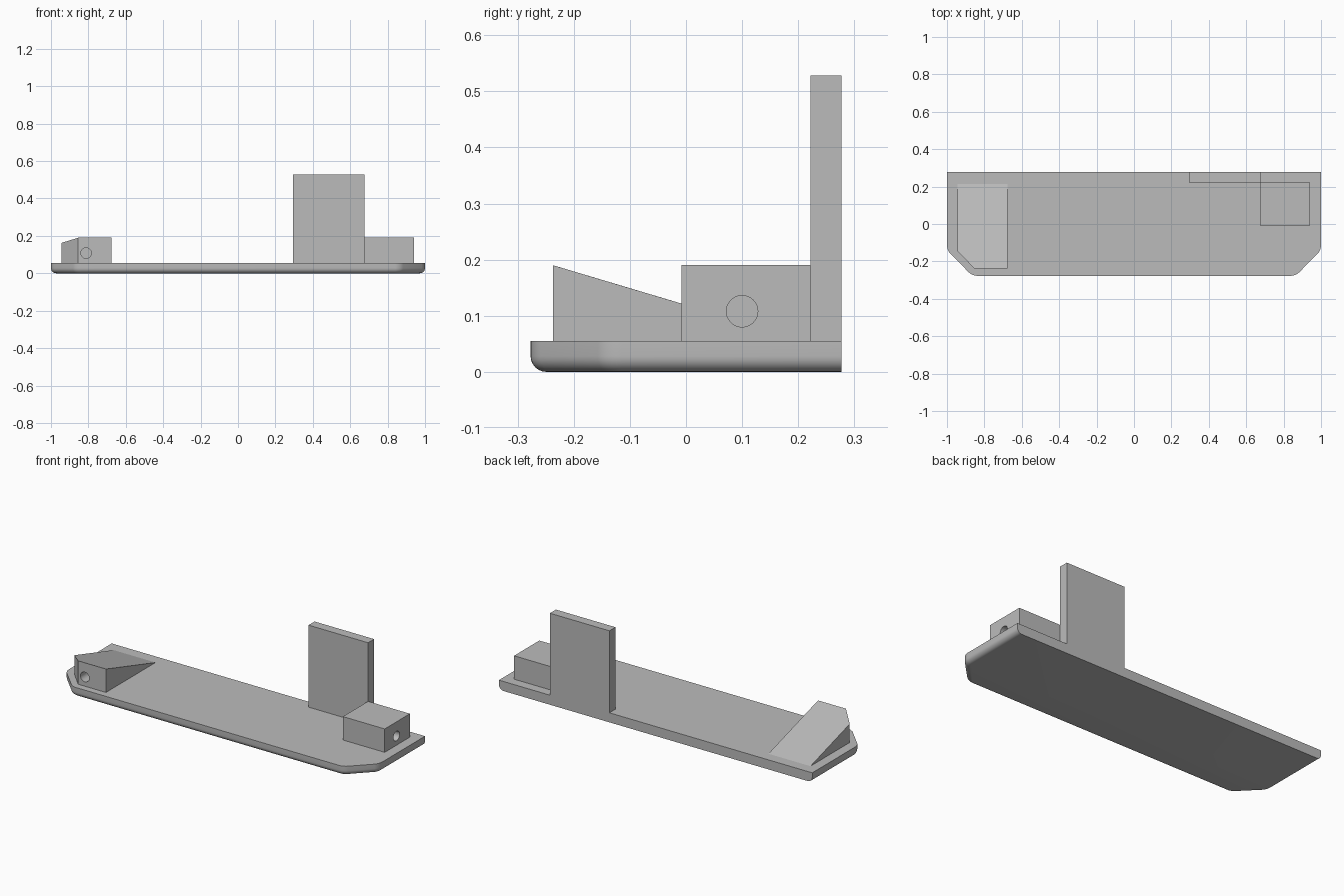
import bpy, bmesh, math
from mathutils import Matrix

if "Cube" in bpy.data.objects:
    bpy.data.objects.remove(bpy.data.objects["Cube"], do_unlink=True)

grey = bpy.data.materials.new("plain grey")
grey.use_nodes = True
COLOUR = (0.5, 0.5, 0.5, 1)
grey.diffuse_color = COLOUR
grey.node_tree.nodes["Principled BSDF"].inputs["Base Color"].default_value = COLOUR

BASE_TOP = 0.055
BACK = 0.277


def prism(outline, z0, z1):
    """Extrude an xy outline upwards."""
    bm = bmesh.new()
    face = bm.faces.new([bm.verts.new((x, y, z0)) for x, y in outline])
    top = bmesh.ops.extrude_face_region(bm, geom=[face])["geom"]
    for v in top:
        if isinstance(v, bmesh.types.BMVert):
            v.co.z = z1
    bmesh.ops.recalc_face_normals(bm, faces=bm.faces)
    return bm


def finish(name, bm):
    mesh = bpy.data.meshes.new(name)
    bmesh.ops.recalc_face_normals(bm, faces=bm.faces)
    bm.to_mesh(mesh)
    bm.free()
    obj = bpy.data.objects.new(name, mesh)
    mesh.materials.append(grey)
    bpy.context.collection.objects.link(obj)
    return obj


def shade(obj):
    bpy.ops.object.select_all(action="DESELECT")
    obj.select_set(True)
    bpy.context.view_layer.objects.active = obj
    bpy.ops.object.shade_smooth_by_angle(angle=math.radians(35))


def rect(x0, x1, y0, y1):
    return [(x0, y0), (x1, y0), (x1, y1), (x0, y1)]


def drill(obj, location, axis, depth=0.1, radius=0.028):
    """Cut a blind round hole centred on a face."""
    bm = bmesh.new()
    turn = Matrix.Rotation(math.pi / 2, 4, axis)
    bmesh.ops.create_cone(bm, cap_ends=True, segments=40, radius1=radius,
                          radius2=radius, depth=2 * depth,
                          matrix=Matrix.Translation(location) @ turn)
    cutter = finish(obj.name + "_hole_cutter", bm)
    cutter.hide_render = True
    mod = obj.modifiers.new("hole", "BOOLEAN")
    mod.object = cutter
    mod.solver = "EXACT"
    bpy.context.view_layer.objects.active = obj
    bpy.ops.object.modifier_apply(modifier=mod.name)
    bpy.data.objects.remove(cutter, do_unlink=True)


# Base plate: clipped front corners, rounded lower rim except at the back
bm = prism([(-1, BACK), (-1, -0.14), (-0.865, -BACK),
            (0.865, -BACK), (1, -0.14), (1, BACK)], 0, BASE_TOP)
corners = [e for e in bm.edges
           if abs(e.verts[0].co.z - e.verts[1].co.z) > 0.01 and e.verts[0].co.y < 0]
bmesh.ops.bevel(bm, geom=corners, offset=0.025, segments=5, profile=0.5,
                affect="EDGES")
rim = [e for e in bm.edges if all(v.co.z < 0.001 for v in e.verts)
       and min(v.co.y for v in e.verts) < BACK - 0.01]
bmesh.ops.bevel(bm, geom=rim, offset=0.028, segments=6, profile=0.5,
                affect="EDGES")
shade(finish("base_plate", bm))

# Sloping wedge with one clipped corner
bm = prism([(-0.945, 0.215), (-0.945, -0.143), (-0.855, -0.237),
            (-0.677, -0.237), (-0.677, 0.215)], BASE_TOP, 0.19)
for v in bm.verts:
    if v.co.z > BASE_TOP + 0.01:
        v.co.z = 0.19 - 0.298 * (v.co.y + 0.237)
bmesh.ops.remove_doubles(bm, verts=bm.verts, dist=0.001)
wedge = finish("wedge_block", bm)
drill(wedge, (-0.812, -0.237, 0.108), "X")
shade(wedge)

# Square block with a hole in its outer side
block = finish("side_block", prism(rect(0.675, 0.942, -0.008, 0.222), BASE_TOP, 0.19))
drill(block, (0.942, 0.1, 0.108), "Y")
shade(block)

# Upright panel flush with the back of the base
finish("upright_panel", prism(rect(0.295, 0.675, 0.222, BACK), BASE_TOP, 0.528))
